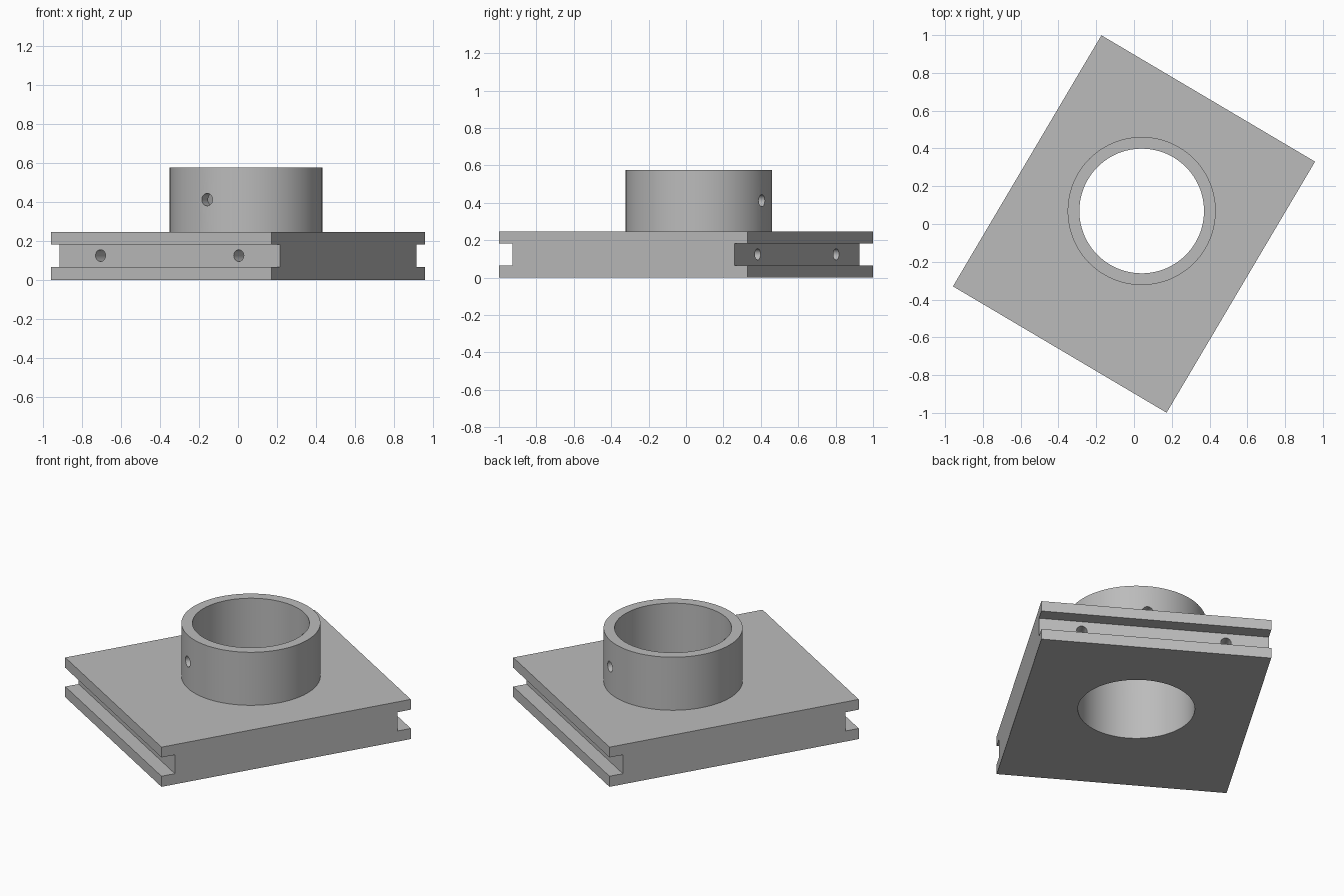
import bpy, bmesh, math
from mathutils import Matrix, Vector

if "Cube" in bpy.data.objects:
    bpy.data.objects.remove(bpy.data.objects["Cube"], do_unlink=True)

TURN = Matrix.Rotation(math.radians(-30.6), 4, 'Z')
HALF_X, HALF_Y = 0.657, 0.772
PLATE_H, TOP_H = 0.247, 0.577
GROOVE, LOW, HIGH = 0.083, 0.066, 0.183
COLLAR_Y, OUTER, INNER = 0.08, 0.392, 0.33

grey = bpy.data.materials.new("light_grey")
grey.use_nodes = True
grey.diffuse_color = (0.5, 0.5, 0.5, 1)
grey.node_tree.nodes["Principled BSDF"].inputs["Base Color"].default_value = (0.5, 0.5, 0.5, 1)


def make_object(name, bm):
    bmesh.ops.recalc_face_normals(bm, faces=bm.faces)
    mesh = bpy.data.meshes.new(name)
    bm.to_mesh(mesh)
    bm.free()
    mesh.materials.append(grey)
    obj = bpy.data.objects.new(name, mesh)
    bpy.context.collection.objects.link(obj)
    return obj


def cylinder(name, radius, start, end, sides=96):
    start, end = Vector(start), Vector(end)
    axis = end - start
    bm = bmesh.new()
    place = Matrix.Translation((start + end) / 2) @ axis.to_track_quat('Z', 'Y').to_matrix().to_4x4()
    bmesh.ops.create_cone(bm, cap_ends=True, segments=sides, radius1=radius, radius2=radius,
                          depth=axis.length, matrix=place)
    return make_object(name, bm)


def cut(obj, cutters):
    bpy.context.view_layer.objects.active = obj
    for cutter in cutters:
        mod = obj.modifiers.new("cut", 'BOOLEAN')
        mod.operation = 'DIFFERENCE'
        mod.solver = 'EXACT'
        mod.object = cutter
        bpy.ops.object.modifier_apply(modifier=mod.name)


# Base plate: grooved profile swept across the width
half = [(HALF_Y, 0), (HALF_Y, LOW), (HALF_Y - GROOVE, LOW),
        (HALF_Y - GROOVE, HIGH), (HALF_Y, HIGH), (HALF_Y, PLATE_H)]
profile = half + [(-y, z) for y, z in reversed(half)]
bm = bmesh.new()
face = bm.faces.new([bm.verts.new((-HALF_X, y, z)) for y, z in profile])
swept = bmesh.ops.extrude_face_region(bm, geom=[face], use_keep_orig=True)
bmesh.ops.translate(bm, vec=(2 * HALF_X, 0, 0),
                    verts=[g for g in swept["geom"] if isinstance(g, bmesh.types.BMVert)])
plate = make_object("base_plate", bm)

# Round collar
collar = cylinder("collar", OUTER, (0, COLLAR_Y, PLATE_H), (0, COLLAR_Y, TOP_H))

# Cutters: central bore, screw holes in the grooves, collar cross hole
bore = cylinder("bore_cutter", INNER, (0, COLLAR_Y, -0.2), (0, COLLAR_Y, 1))
floor = HALF_Y - GROOVE
screws = [cylinder("screw_cutter", 0.03, (x, s * (floor - 0.35), 0.125),
                   (x, s * (floor + 0.04), 0.125), 24)
          for x in (-0.412, 0.412) for s in (-1, 1)]
cross = cylinder("cross_cutter", 0.032, (0, -1, 0.412), (0, 1, 0.412), 24)

cut(plate, [bore] + screws)
cut(collar, [bore, cross])
for helper in [bore, cross] + screws:
    bpy.data.objects.remove(helper, do_unlink=True)

# Turn both parts and smooth the round walls
bpy.ops.object.select_all(action='DESELECT')
for part in (plate, collar):
    part.data.transform(TURN)
    part.select_set(True)
bpy.context.view_layer.objects.active = plate
bpy.ops.object.shade_smooth_by_angle(angle=math.radians(30))
